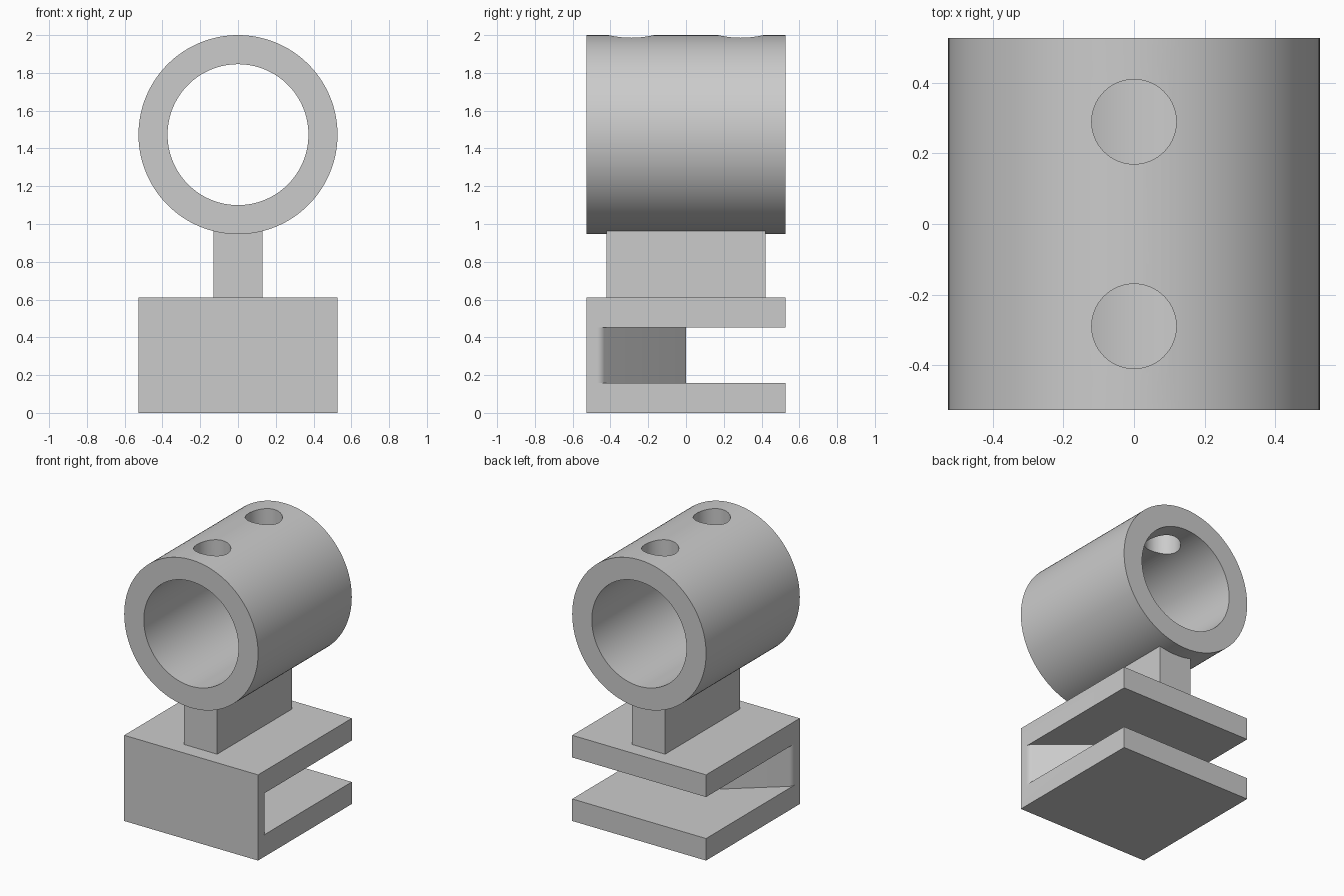
import bpy, bmesh
from math import radians, sin, cos, pi, atan2

old = bpy.data.objects.get("Cube")
if old:
    bpy.data.objects.remove(old, do_unlink=True)

HALF = 0.527          # half width of base and outer tube radius
TUBE_Z = 2 - HALF     # height of the tube axis

grey = bpy.data.materials.new("plain_grey")
grey.use_nodes = True
colour = (0.6, 0.6, 0.6, 1)
grey.diffuse_color = colour
grey.node_tree.nodes["Principled BSDF"].inputs["Base Color"].default_value = colour


def prism(name, outline, z0, z1):
    """Extrude a plan outline (x, y) from z0 up to z1."""
    bm = bmesh.new()
    face = bm.faces.new([bm.verts.new((x, y, z0)) for x, y in outline])
    top = bmesh.ops.extrude_face_region(bm, geom=[face])["geom"]
    for v in top:
        if isinstance(v, bmesh.types.BMVert):
            v.co.z = z1
    bmesh.ops.recalc_face_normals(bm, faces=bm.faces)
    mesh = bpy.data.meshes.new(name)
    bm.to_mesh(mesh)
    bm.free()
    obj = bpy.data.objects.new(name, mesh)
    bpy.context.collection.objects.link(obj)
    mesh.materials.append(grey)
    return obj


def box_outline(hx, hy):
    return [(-hx, -hy), (hx, -hy), (hx, hy), (-hx, hy)]


def cylinder(name, radius, depth, location, sides, tilt=0):
    bpy.ops.mesh.primitive_cylinder_add(vertices=sides, radius=radius, depth=depth,
                                        location=location, rotation=(tilt, 0, 0))
    obj = bpy.context.object
    obj.name = name
    obj.data.materials.append(grey)
    return obj


def cut(target, cutter):
    mod = target.modifiers.new("cut", "BOOLEAN")
    mod.operation = "DIFFERENCE"
    mod.solver = "EXACT"
    mod.object = cutter
    bpy.context.view_layer.objects.active = target
    bpy.ops.object.modifier_apply(modifier=mod.name)
    bpy.data.objects.remove(cutter, do_unlink=True)


def smooth(obj):
    bpy.ops.object.select_all(action="DESELECT")
    obj.select_set(True)
    bpy.context.view_layer.objects.active = obj
    bpy.ops.object.shade_smooth_by_angle(angle=radians(30))


# Base block, with a slot that leaves a wedge-shaped web behind the front wall
base = prism("slotted_base", box_outline(HALF, HALF), 0, 0.61)
start_y, radius = -0.47, 0.05
turn = atan2(HALF, -start_y)
steps = 6
arc = [(HALF - radius * (1 - cos(turn * i / steps)),
        start_y + radius * sin(turn * i / steps)) for i in range(steps + 1)]
side = [(1, 1), (1, start_y), *arc]
slot = side + [(0, 0)] + [(-x, y) for x, y in reversed(side)]
cut(base, prism("slot_cutter", slot, 0.157, 0.452))
smooth(base)

# Stem joining base and tube
prism("stem", box_outline(0.13, 0.42), 0.61, 1.0)

# Tube along y, bored through, with two round holes in its top
tube = cylinder("tube", HALF, 2 * HALF, (0, 0, TUBE_Z), 128, pi / 2)
cut(tube, cylinder("bore_cutter", 0.373, 2, (0, 0, TUBE_Z), 128, pi / 2))
for y in (-0.29, 0.29):
    cut(tube, cylinder("hole_cutter", 0.12, 0.6, (0, y, 2), 64))
smooth(tube)
